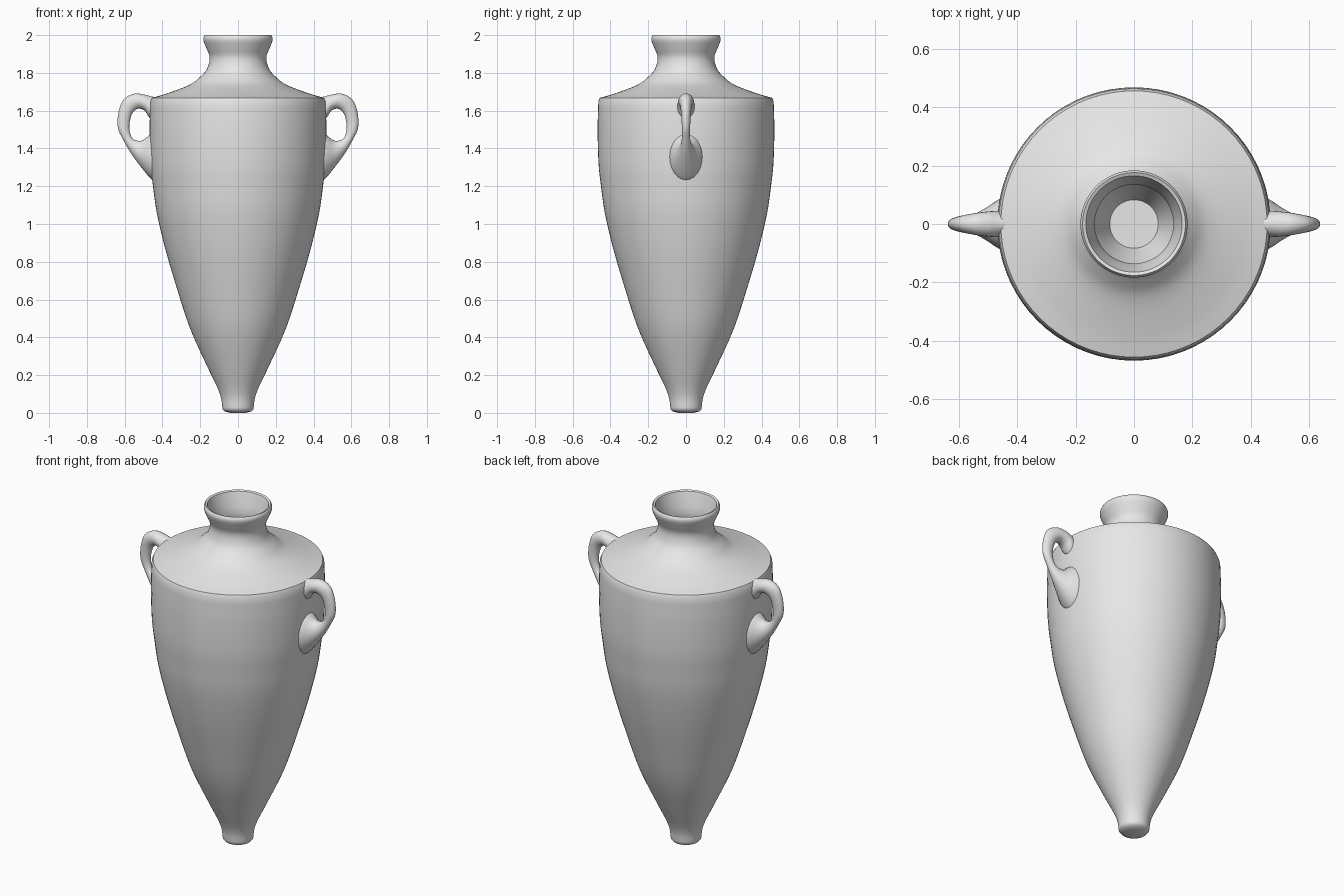
import bpy
import bmesh
from math import cos, sin, tau, radians, pi
from mathutils import Vector

cube = bpy.data.objects.get("Cube")
if cube:
    bpy.data.objects.remove(cube, do_unlink=True)

clay = bpy.data.materials.new("grey clay")
clay.use_nodes = True
clay.diffuse_color = (0.8, 0.8, 0.8, 1)
clay.node_tree.nodes["Principled BSDF"].inputs["Base Color"].default_value = (0.8, 0.8, 0.8, 1)


def smooth_path(points, steps=4):
    """Catmull-Rom curve through points of any dimension."""
    pts = [Vector(p) for p in points]
    pts = [pts[0] * 2 - pts[1]] + pts + [pts[-1] * 2 - pts[-2]]
    path = []
    for a, b, c, d in zip(pts, pts[1:], pts[2:], pts[3:]):
        for k in range(steps):
            t = k / steps
            path.append(0.5 * (2 * b + (c - a) * t + (2 * a - 5 * b + 4 * c - d) * t ** 2
                               + (3 * b - a - 3 * c + d) * t ** 3))
    return path + [pts[-2]]


def loft(name, rings):
    """Skin a list of equal rings into a closed, smooth-shaded object."""
    bm = bmesh.new()
    loops = [[bm.verts.new(co) for co in ring] for ring in rings]
    for low, high in zip(loops, loops[1:]):
        for j in range(len(low)):
            k = (j + 1) % len(low)
            bm.faces.new((low[j], low[k], high[k], high[j]))
    bm.faces.new(loops[0][::-1])
    bm.faces.new(loops[-1])
    bmesh.ops.recalc_face_normals(bm, faces=bm.faces)
    mesh = bpy.data.meshes.new(name)
    bm.to_mesh(mesh)
    bm.free()
    mesh.materials.append(clay)
    mesh.shade_smooth()
    mesh.set_sharp_from_angle(angle=radians(40))
    obj = bpy.data.objects.new(name, mesh)
    bpy.context.collection.objects.link(obj)
    return obj


# Jar profile as (radius, height): foot, wall, shoulder with neck, then the hollow
foot = [(0.04, 0), (0.072, 0.008), (0.082, 0.02)]
wall = [(0.083, 0.03), (0.09, 0.08), (0.112, 0.14), (0.165, 0.25), (0.255, 0.45), (0.33, 0.68),
        (0.388, 0.88), (0.43, 1.06), (0.45, 1.2), (0.463, 1.32), (0.468, 1.5), (0.464, 1.65)]
shoulder = [(0.456, 1.668), (0.38, 1.69), (0.26, 1.735), (0.205, 1.775), (0.165, 1.82),
            (0.15, 1.88), (0.167, 1.93), (0.181, 1.965), (0.183, 1.985), (0.176, 2.0)]
hollow = [(0.165, 1.995), (0.152, 1.95), (0.142, 1.915), (0.135, 1.88), (0.137, 1.85),
          (0.155, 1.805), (0.19, 1.765), (0.25, 1.722), (0.37, 1.677), (0.443, 1.65),
          (0.452, 1.5), (0.435, 1.2), (0.37, 0.88), (0.24, 0.45), (0.145, 0.25), (0.083, 0.1)]
profile = foot + smooth_path(wall) + smooth_path(shoulder) + hollow
SIDES = 72
loft("jar_body", [[(r * cos(tau * j / SIDES), r * sin(tau * j / SIDES), z)
                   for j in range(SIDES)] for r, z in profile])

# Handle sections: outer edge x, z; inner edge x, z; half thickness
sections = [(0.425, 1.668, 0.425, 1.56, 0.042), (0.465, 1.677, 0.465, 1.56, 0.045),
            (0.5, 1.686, 0.495, 1.6, 0.043), (0.55, 1.69, 0.53, 1.61, 0.038),
            (0.605, 1.66, 0.56, 1.585, 0.03), (0.633, 1.59, 0.573, 1.54, 0.024),
            (0.636, 1.51, 0.575, 1.5, 0.022), (0.61, 1.45, 0.563, 1.46, 0.022),
            (0.57, 1.38, 0.54, 1.443, 0.03), (0.52, 1.31, 0.505, 1.443, 0.052),
            (0.465, 1.243, 0.465, 1.475, 0.083), (0.44, 1.225, 0.44, 1.49, 0.09)]


def oval(section, sides=24):
    outer = Vector((section[0], 0, section[1]))
    inner = Vector((section[2], 0, section[3]))
    side = Vector((0, section[4], 0))
    return [(outer + inner) / 2 + (outer - inner) / 2 * cos(tau * j / sides)
            + side * sin(tau * j / sides) for j in range(sides)]


handle_rings = [oval(s) for s in smooth_path(sections)]
loft("left_handle", handle_rings)
loft("right_handle", handle_rings).rotation_euler.z = pi
